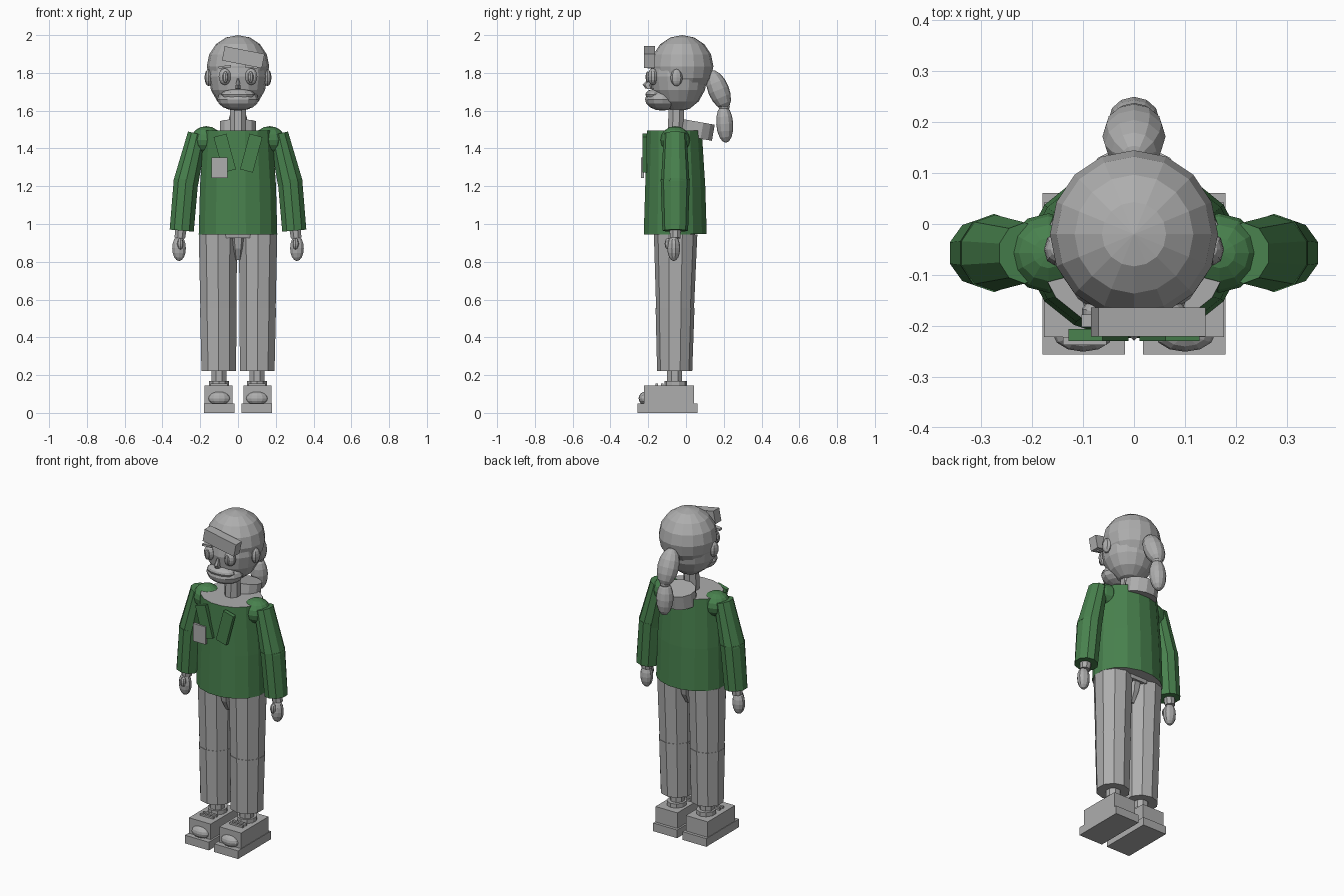
import bpy, bmesh, math
from mathutils import Matrix, Vector, Euler

if "Cube" in bpy.data.objects:
    bpy.data.objects.remove(bpy.data.objects["Cube"])


def material(name, rgb):
    m = bpy.data.materials.new(name)
    m.diffuse_color = (*rgb, 1)
    m.use_nodes = True
    m.node_tree.nodes["Principled BSDF"].inputs["Base Color"].default_value = m.diffuse_color
    return m


GREY = material("light grey", (0.42, 0.42, 0.42))
GREEN = material("jacket green", (0.065, 0.22, 0.075))


def finish(name, bm, mats):
    bmesh.ops.recalc_face_normals(bm, faces=bm.faces)
    me = bpy.data.meshes.new(name)
    bm.to_mesh(me)
    bm.free()
    for m in mats:
        me.materials.append(m)
    ob = bpy.data.objects.new(name, me)
    bpy.context.collection.objects.link(ob)
    return ob


def place(loc, size, rot):
    r = Euler([math.radians(a) for a in rot]).to_matrix().to_4x4()
    return Matrix.Translation(loc) @ r @ Matrix.Diagonal((*size, 1))


def box(name, loc, size, mat=GREY, rot=(0, 0, 0)):
    bm = bmesh.new()
    bmesh.ops.create_cube(bm, size=1, matrix=place(loc, size, rot))
    return finish(name, bm, [mat])


def ball(name, loc, radii, mat=GREY, rot=(0, 0, 0), seg=12, rings=8):
    bm = bmesh.new()
    bmesh.ops.create_uvsphere(bm, u_segments=seg, v_segments=rings, radius=1,
                              matrix=place(loc, radii, rot))
    return finish(name, bm, [mat])


def loft(name, rings, mat=GREY, sides=10, cap=None):
    """Tube through horizontal rings (x, y, z, rx, ry), each tilted to its path."""
    bm = bmesh.new()
    tilt = (Vector(rings[-1][:3]) - Vector(rings[0][:3])).normalized()
    if tilt.z < 0:
        tilt = -tilt
    rows = []
    for x, y, z, rx, ry in rings:
        row = []
        for i in range(sides):
            a = 2 * math.pi * (i + 0.5) / sides
            dx, dy = rx * math.cos(a), ry * math.sin(a)
            dz = -(dx * tilt.x + dy * tilt.y) / tilt.z
            row.append(bm.verts.new((x + dx, y + dy, z + dz)))
        rows.append(row)
    for a, b in zip(rows, rows[1:]):
        for i in range(sides):
            j = (i + 1) % sides
            bm.faces.new((a[i], a[j], b[j], b[i]))
    for row in (rows[0], rows[-1]):
        f = bm.faces.new(row)
        f.material_index = 1 if cap else 0
    return finish(name, bm, [mat, cap] if cap else [mat])


Y = -0.057  # body centre line

# Head
ball("scalp", (0, -0.02, 1.835), (0.165, 0.165, 0.165), seg=16)
ball("face", (0, -0.04, 1.78), (0.155, 0.152, 0.185), seg=16)
ball("jaw", (0, -0.125, 1.66), (0.11, 0.092, 0.06))
ball("upper_lip", (0, -0.165, 1.685), (0.09, 0.05, 0.03))
loft("nose", [(0, -0.195, 1.715, 0.016, 0.02), (0, -0.205, 1.735, 0.014, 0.024),
              (0, -0.19, 1.77, 0.005, 0.01)], sides=6)
box("forehead_plate", (0.028, -0.193, 1.883), (0.215, 0.057, 0.077), rot=(0, 11, 0))

# Hanging hair tail
ball("hair_tail_upper", (0, 0.172, 1.71), (0.062, 0.056, 0.11), rot=(22, 0, 0))
ball("hair_tail_lower", (0, 0.205, 1.53), (0.05, 0.045, 0.1), rot=(4, 0, 0))
ball("hair_tie", (0, 0.202, 1.62), (0.03, 0.03, 0.022))

# Neck and rear collar
loft("neck", [(0, -0.055, 1.47, 0.045, 0.045), (0, -0.05, 1.64, 0.045, 0.045)], sides=8)
loft("rear_collar", [(0, 0.055, 1.455, 0.1, 0.085), (0, 0.07, 1.54, 0.1, 0.085)], sides=12)

# Jacket body with a plain inner surface at both ends
loft("jacket_body", [(0, Y, 0.945, 0.212, 0.17), (0, Y, 1.2, 0.205, 0.162),
                     (0, Y - 0.005, 1.495, 0.185, 0.148)], GREEN, 16, GREY)
box("chest_pocket", (-0.097, -0.23, 1.298), (0.085, 0.016, 0.108))
loft("waist", [(0, Y, 0.925, 0.19, 0.105), (0, Y, 0.955, 0.19, 0.11)], sides=12)
loft("crotch", [(0, Y, 0.81, 0.025, 0.05), (0, Y, 0.87, 0.04, 0.085),
                (0, Y, 0.94, 0.055, 0.1)], sides=8)

# Paired parts
for side, s in (("left", 1), ("right", -1)):
    # Face details
    ball(f"{side}_ear", (s * 0.155, -0.05, 1.775), (0.022, 0.032, 0.045), seg=8)
    ball(f"{side}_eye", (s * 0.07, -0.175, 1.78), (0.034, 0.028, 0.044), seg=10)
    ball(f"{side}_pupil", (s * 0.067, -0.202, 1.778), (0.015, 0.012, 0.03), seg=8)
    box(f"{side}_brow", (s * 0.07, -0.19, 1.832), (0.065, 0.025, 0.012), rot=(0, s * 6, 0))

    # Lapel, shoulder and two-part sleeve
    box(f"{side}_lapel", (s * 0.07, -0.218, 1.375), (0.07, 0.024, 0.195), GREEN,
        (0, s * 15, 0))
    ball(f"{side}_shoulder", (s * 0.168, Y, 1.445), (0.082, 0.078, 0.073), GREEN)
    loft(f"{side}_upper_sleeve", [(s * 0.277, Y, 1.215, 0.068, 0.076),
                                  (s * 0.215, Y, 1.478, 0.052, 0.06)], GREEN)
    loft(f"{side}_lower_sleeve", [(s * 0.298, Y, 0.965, 0.067, 0.068),
                                  (s * 0.275, Y, 1.235, 0.068, 0.077)], GREEN)

    # Wrist and hand
    loft(f"{side}_wrist", [(s * 0.308, Y, 0.925, 0.03, 0.03),
                           (s * 0.302, Y, 0.98, 0.033, 0.033)], sides=8)
    ball(f"{side}_hand", (s * 0.312, -0.065, 0.872), (0.038, 0.034, 0.068), seg=10)
    ball(f"{side}_thumb", (s * 0.305, -0.095, 0.895), (0.017, 0.018, 0.03), seg=8)

    # Trouser leg
    loft(f"{side}_upper_trouser", [(s * 0.104, -0.058, 0.545, 0.1, 0.1),
                                   (s * 0.106, -0.055, 0.945, 0.107, 0.115)])
    loft(f"{side}_lower_trouser", [(s * 0.102, -0.06, 0.222, 0.096, 0.093),
                                   (s * 0.104, -0.058, 0.555, 0.102, 0.103)])

    # Ankle and shoe
    loft(f"{side}_ankle", [(s * 0.1, -0.06, 0.13, 0.043, 0.043),
                           (s * 0.1, -0.06, 0.24, 0.043, 0.043)], sides=8)
    loft(f"{side}_ankle_cuff", [(s * 0.1, -0.055, 0.14, 0.055, 0.06),
                                (s * 0.1, -0.055, 0.17, 0.055, 0.06)])
    box(f"{side}_sole", (s * 0.099, -0.098, 0.025), (0.162, 0.317, 0.05))
    box(f"{side}_shoe", (s * 0.103, -0.09, 0.095), (0.148, 0.265, 0.1))
    ball(f"{side}_toe_cap", (s * 0.1, -0.215, 0.077), (0.06, 0.036, 0.036))
    for k in range(2):
        box(f"{side}_lace_{k}", (s * 0.1, -0.155 + 0.03 * k, 0.148), (0.09, 0.014, 0.016))
